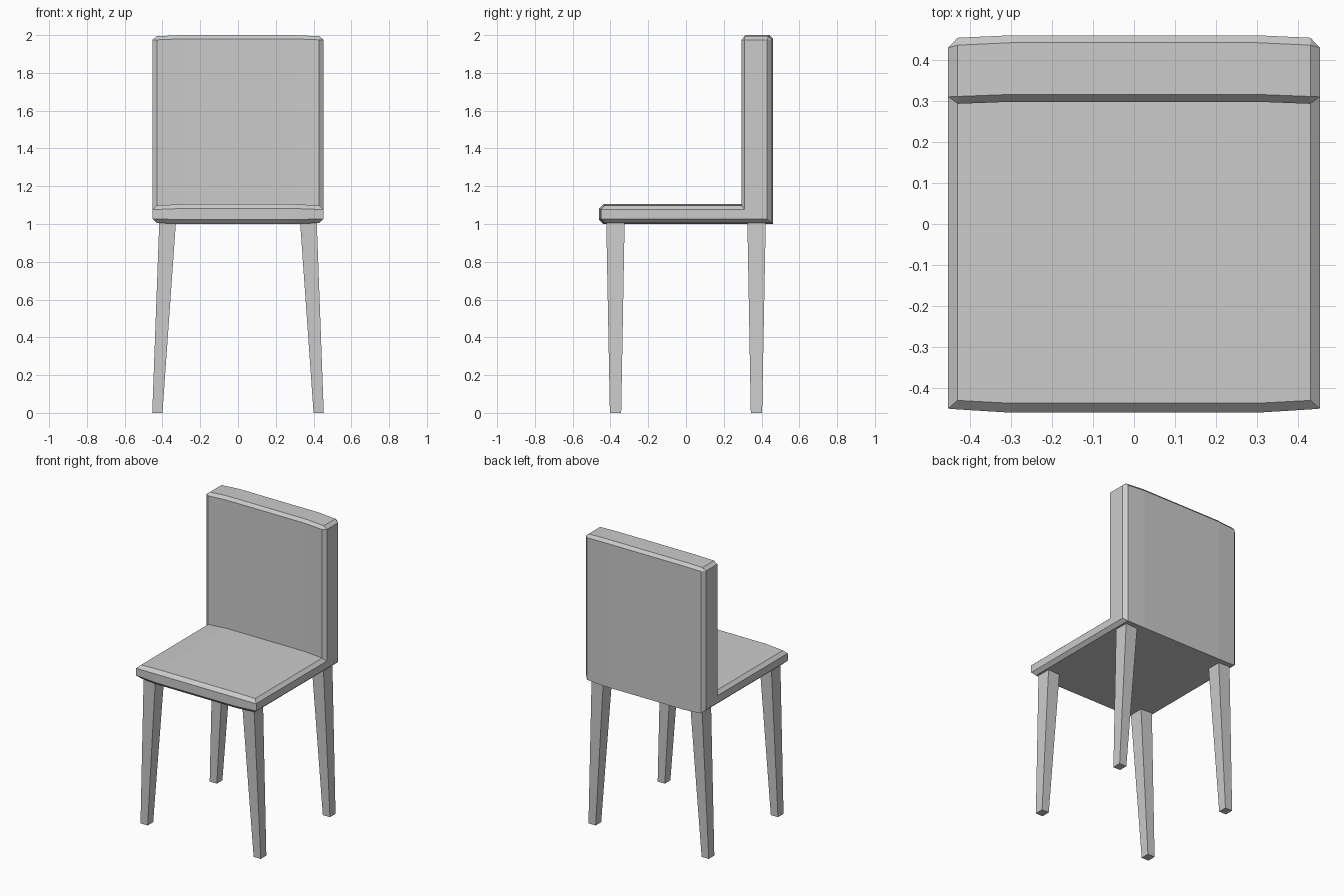
import bpy
import bmesh

cube = bpy.data.objects.get("Cube")
if cube:
    bpy.data.objects.remove(cube, do_unlink=True)

GREY = (0.6, 0.6, 0.6, 1.0)
grey = bpy.data.materials.new("light_grey")
grey.use_nodes = True
grey.diffuse_color = GREY
grey.node_tree.nodes["Principled BSDF"].inputs["Base Color"].default_value = GREY


def loft(name, rings):
    """Skin equal-length closed rings of points and cap both ends."""
    bm = bmesh.new()
    loops = [[bm.verts.new(p) for p in ring] for ring in rings]
    n = len(loops[0])
    for a, b in zip(loops, loops[1:]):
        for i in range(n):
            j = (i + 1) % n
            bm.faces.new((a[i], a[j], b[j], b[i]))
    bm.faces.new(loops[0])
    bm.faces.new(loops[-1])
    bmesh.ops.remove_doubles(bm, verts=bm.verts, dist=0.0005)
    bmesh.ops.recalc_face_normals(bm, faces=bm.faces)
    mesh = bpy.data.meshes.new(name)
    bm.to_mesh(mesh)
    bm.free()
    mesh.materials.append(grey)
    obj = bpy.data.objects.new(name, mesh)
    bpy.context.collection.objects.link(obj)
    return obj


# Seat and backrest: L-shaped side profiles (y, z), chamfered along the edges
middle = [(-0.437, 1.0), (-0.46, 1.023), (-0.46, 1.082), (-0.437, 1.105),
          (0.298, 1.105), (0.298, 1.98), (0.316, 2.0), (0.442, 2.0),
          (0.46, 1.98), (0.46, 1.0)]
shoulder = [(-0.43, 1.006), (-0.452, 1.027), (-0.452, 1.077), (-0.43, 1.098),
            (0.293, 1.098), (0.293, 1.975), (0.311, 1.994), (0.436, 1.994),
            (0.454, 1.975), (0.454, 1.006)]
# The end caps repeat points so every ring matches; doubles are merged
front_low, front_high, inner = (-0.45, 1.027), (-0.45, 1.077), (0.31, 1.077)
top_front, top_back, back_low = (0.31, 1.975), (0.43, 1.975), (0.43, 1.027)
cap = [front_low, front_low, front_high, front_high, inner,
       top_front, top_front, top_back, top_back, back_low]

half = [(0.3, middle), (0.43, shoulder), (0.453, cap)]
stations = [(-x, p) for x, p in reversed(half)] + half
loft("seat_and_backrest", [[(x, y, z) for y, z in p] for x, p in stations])


# Legs: tapered square posts that splay outwards
def rectangle(x0, x1, y0, y1, z, sx, sy):
    return [(sx * x, sy * y, z)
            for x, y in ((x0, y0), (x1, y0), (x1, y1), (x0, y1))]


for sx, side in ((1, "left"), (-1, "right")):
    for sy, end in ((-1, "front"), (1, "back")):
        loft(f"{end}_{side}_leg", [
            rectangle(0.4, 0.454, 0.343, 0.403, 0.0, sx, sy),
            rectangle(0.329, 0.417, 0.325, 0.422, 1.006, sx, sy)])
